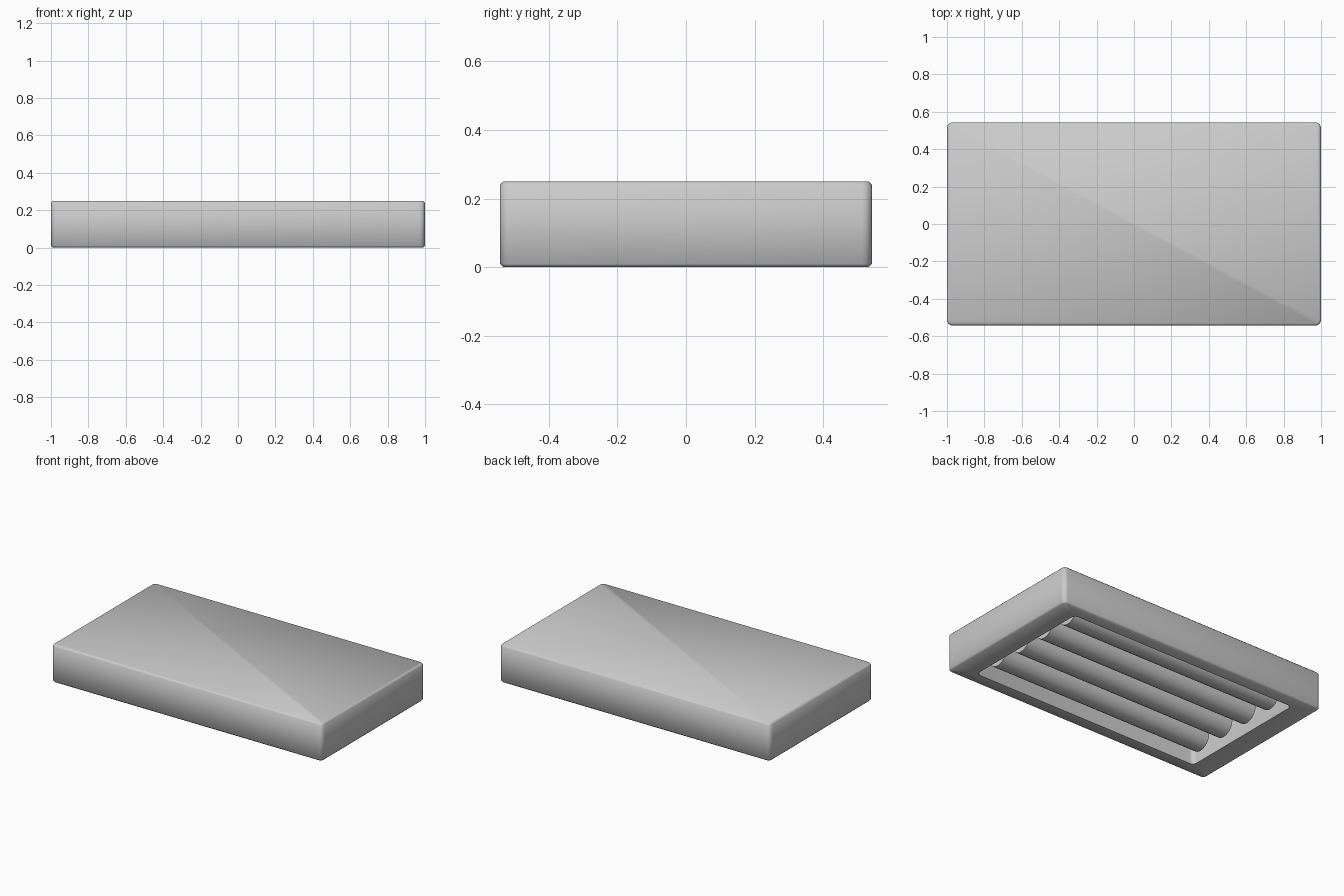
import bpy, bmesh, math

if "Cube" in bpy.data.objects:
    bpy.data.objects.remove(bpy.data.objects["Cube"])


def finish(bm, name, angle):
    bmesh.ops.recalc_face_normals(bm, faces=bm.faces)
    mesh = bpy.data.meshes.new(name)
    bm.to_mesh(mesh)
    bm.free()
    ob = bpy.data.objects.new(name, mesh)
    bpy.context.collection.objects.link(ob)
    bpy.ops.object.select_all(action='DESELECT')
    ob.select_set(True)
    bpy.context.view_layer.objects.active = ob
    bpy.ops.object.shade_smooth_by_angle(angle=math.radians(angle))
    return ob


def ring(bm, hx, hy, r, z, seg=4):
    """Rounded rectangle of vertices."""
    verts = []
    for k, (sx, sy) in enumerate([(1, 1), (-1, 1), (-1, -1), (1, -1)]):
        for i in range(seg + 1):
            a = math.pi / 2 * (k + i / seg)
            verts.append(bm.verts.new((sx * (hx - r) + r * math.cos(a),
                                       sy * (hy - r) + r * math.sin(a), z)))
    return verts


# Housing: one shell from the recess ceiling, over the rim, up to the top
HX, HY, H, B = 1.0, 0.543, 0.25, 0.01
bm = bmesh.new()
rings = [ring(bm, *p) for p in [
    (0.845, 0.455, 0.03, 0.2),
    (0.845, 0.455, 0.03, 0.0),
    (HX - B, HY - B, 0.02, 0.0),
    (HX, HY, 0.03, B),
    (HX, HY, 0.03, H - B),
    (HX - B, HY - B, 0.02, H)]]
for a, b in zip(rings, rings[1:]):
    for i in range(len(a)):
        j = (i + 1) % len(a)
        bm.faces.new((a[i], a[j], b[j], b[i]))
bm.faces.new(rings[0])
bm.faces.new(rings[-1])
finish(bm, "light_housing", 50)

# Four lamp tubes lying lengthwise in the recess
for n in range(4):
    bm = bmesh.new()
    bmesh.ops.create_cone(bm, cap_ends=True, segments=32,
                          radius1=0.08, radius2=0.08, depth=1.58)
    tube = finish(bm, f"lamp_tube_{n + 1}", 40)
    tube.rotation_euler = (0, math.pi / 2, 0)
    tube.location = (0, (n - 1.5) * 0.216, 0.1)
